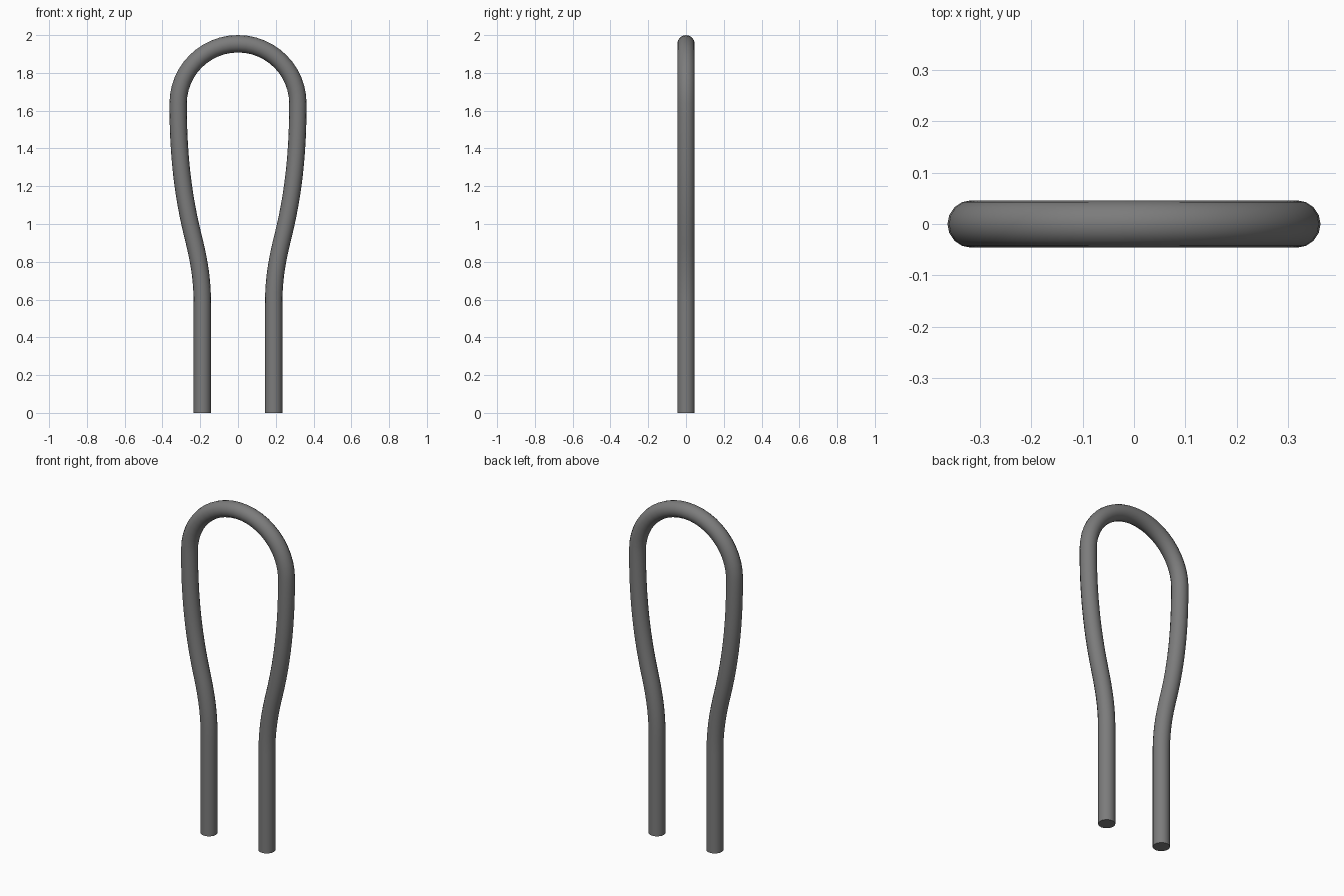
import bpy
import math
from mathutils import Vector

cube = bpy.data.objects.get("Cube")
if cube:
    bpy.data.objects.remove(cube, do_unlink=True)

# Dark steel colour
steel = bpy.data.materials.new("dark_grey_steel")
steel.use_nodes = True
grey = (0.2, 0.2, 0.2, 1.0)
steel.diffuse_color = grey
steel.node_tree.nodes["Principled BSDF"].inputs["Base Color"].default_value = grey

ROD = 0.046      # rod radius
LEG = 0.189      # half spacing of the straight legs
BOW = 0.317      # radius of the round top
SPRING = 2 - ROD - BOW   # height where the round top starts
ARC = BOW * 0.5523       # handle length of a quarter circle

# Right half of the centreline: (x, z), handle before, handle after
half = [
    ((LEG, 0), (0, -0.1), (0, 0.19)),
    ((LEG, 0.58), (0, -0.19), (0, 0.13)),
    ((0.237, 0.93), (-0.03, -0.12), (0.055, 0.22)),
    ((BOW, SPRING), (0, -0.27), (0, ARC)),
]
crown = [((0, SPRING + BOW), (ARC, 0), (-ARC, 0))]


def mirrored(knot):
    (x, z), (bx, bz), (ax, az) = knot
    return (-x, z), (-ax, az), (-bx, bz)


knots = half + crown + [mirrored(k) for k in reversed(half)]

# Round rod swept along the centreline
curve = bpy.data.curves.new("bent_rod", "CURVE")
curve.dimensions = "3D"
curve.resolution_u = 12
curve.bevel_depth = ROD
curve.bevel_resolution = 6
curve.use_fill_caps = True
spline = curve.splines.new("BEZIER")
spline.bezier_points.add(len(knots) - 1)
for point, ((x, z), before, after) in zip(spline.bezier_points, knots):
    point.handle_left_type = point.handle_right_type = "FREE"
    co = Vector((x, 0, z))
    point.co = co
    point.handle_left = co + Vector((before[0], 0, before[1]))
    point.handle_right = co + Vector((after[0], 0, after[1]))
curve.materials.append(steel)

rod = bpy.data.objects.new("bent_rod", curve)
bpy.context.collection.objects.link(rod)
bpy.ops.object.select_all(action="DESELECT")
rod.select_set(True)
bpy.context.view_layer.objects.active = rod
bpy.ops.object.convert(target="MESH")
bpy.ops.object.shade_smooth_by_angle(angle=math.radians(40))
